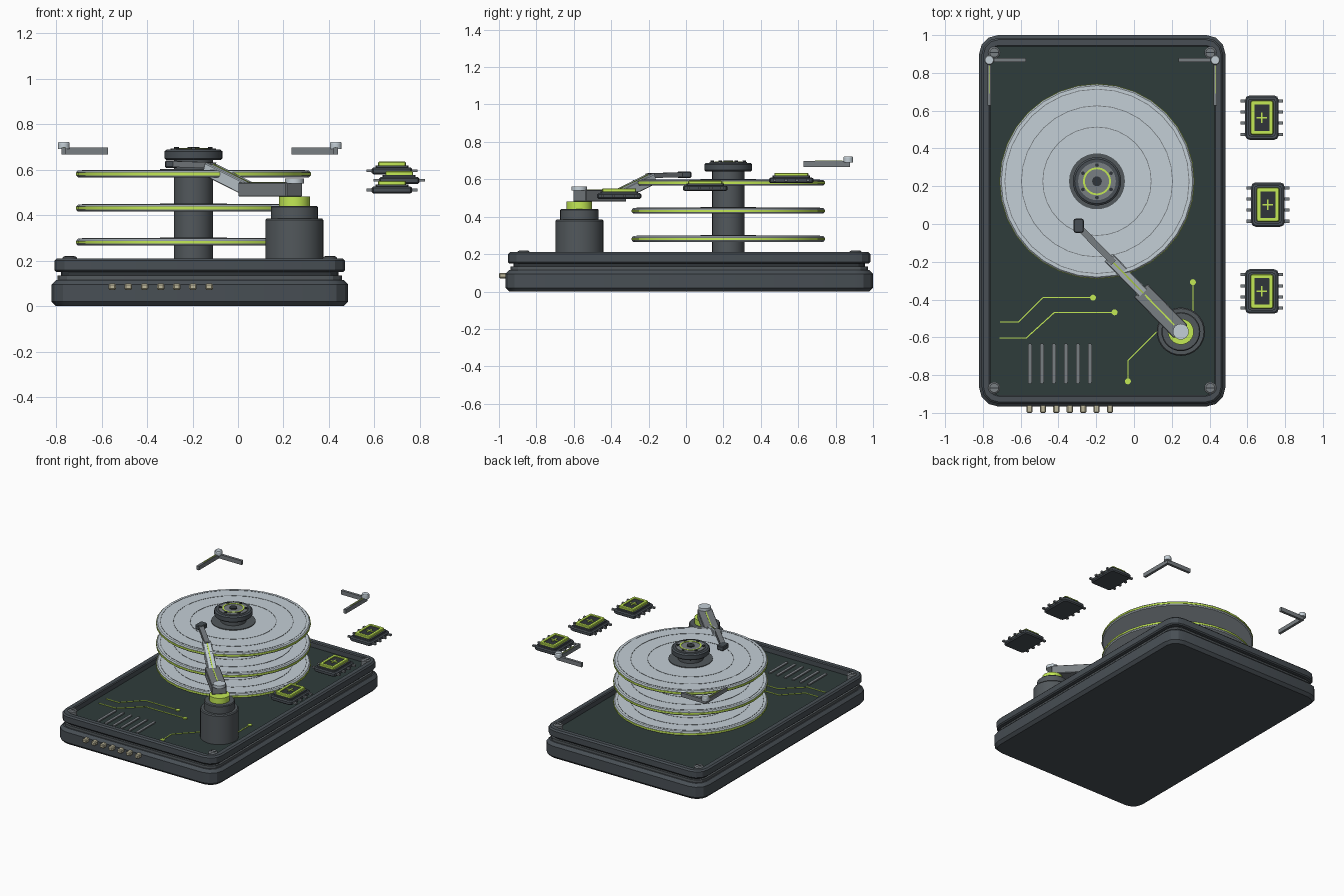
import bpy, bmesh, math
from mathutils import Vector

if "Cube" in bpy.data.objects:
    bpy.data.objects.remove(bpy.data.objects["Cube"])


def mat(name, r, g, b):
    m = bpy.data.materials.new(name)
    m.diffuse_color = (r, g, b, 1)
    m.use_nodes = True
    m.node_tree.nodes["Principled BSDF"].inputs["Base Color"].default_value = m.diffuse_color
    return m


DARK = mat("dark_slate", .065, .078, .09)
BLACK = mat("near_black", .03, .036, .041)
PANEL = mat("panel_green_black", .028, .045, .044)
GREY = mat("mid_grey", .085, .098, .107)
STEEL = mat("steel", .19, .21, .225)
SILVER = mat("silver", .55, .62, .67)
GREEN = mat("lime", .55, .82, .09)
BRASS = mat("brass", .52, .48, .33)


def finish(name, bm, m):
    bmesh.ops.recalc_face_normals(bm, faces=bm.faces[:])
    me = bpy.data.meshes.new(name)
    bm.to_mesh(me)
    bm.free()
    ob = bpy.data.objects.new(name, me)
    me.materials.append(m)
    bpy.context.collection.objects.link(ob)
    bpy.ops.object.select_all(action='DESELECT')
    bpy.context.view_layer.objects.active = ob
    ob.select_set(True)
    bpy.ops.object.shade_smooth_by_angle(angle=math.radians(25))
    return ob


def skin(bm, rings, closed=False):
    # Bridge successive rings; cap both ends unless the rings close on themselves
    vs = [[bm.verts.new(p) for p in r] for r in rings]
    n = len(vs[0])
    for a, b in zip(vs, vs[1:] + ([vs[0]] if closed else [])):
        for i in range(n):
            bm.faces.new((a[i], a[(i + 1) % n], b[(i + 1) % n], b[i]))
    if not closed:
        bm.faces.new(vs[0])
        bm.faces.new(vs[-1])


def slab(name, c, size, rad, steps, m, seg=4, closed=False):
    # Rounded rectangle lofted through (inset, z) steps
    def ring(inset, z):
        r = max(rad - inset, .002)
        hx, hy = size[0] / 2 - inset - r, size[1] / 2 - inset - r
        pts = []
        for k, (sx, sy) in enumerate(((1, 1), (-1, 1), (-1, -1), (1, -1))):
            for j in range(seg + 1):
                a = (k + j / seg) * math.pi / 2
                pts.append((c[0] + sx * hx + r * math.cos(a), c[1] + sy * hy + r * math.sin(a), z))
        return pts
    bm = bmesh.new()
    skin(bm, [ring(*s) for s in steps], closed)
    return finish(name, bm, m)


def lathe(name, c, prof, m, n=32, closed=False):
    # Turned part from an (r, z) profile
    bm = bmesh.new()
    skin(bm, [[(c[0] + r * math.cos(2 * math.pi * i / n), c[1] + r * math.sin(2 * math.pi * i / n), z)
               for i in range(n)] for r, z in prof], closed)
    return finish(name, bm, m)


def hoop(name, c, r0, r1, z0, z1, m, n=32):
    return lathe(name, c, [(r0, z0), (r1, z0), (r1, z1), (r0, z1)], m, n, True)


def bar(name, a, b, w, h, m, bevel=0):
    # Box beam between two points, width w across, height h
    a, b = Vector(a), Vector(b)
    d = (b - a).normalized()
    side = d.cross(Vector((0, 0, 1))).normalized()
    up = side.cross(d)
    bm = bmesh.new()
    skin(bm, [[p + side * s * w / 2 + up * t * h / 2 for s, t in ((-1, -1), (1, -1), (1, 1), (-1, 1))] for p in (a, b)])
    if bevel:
        bmesh.ops.bevel(bm, geom=bm.edges[:], offset=bevel, segments=1, affect='EDGES')
    return finish(name, bm, m)


# Enclosure: lower tray, seal, seam, upper rim around a sunken panel
CX, CY = -.168, .017
C = (CX, CY)
F = .17  # panel floor height
slab("lower_tray", C, (1.304, 1.966), .10, [(.02, 0), (0, .02), (0, .095), (.02, .115)], DARK, 3)
slab("seal", C, (1.25, 1.91), .08, [(0, .113), (0, .134)], GREY, 3)
slab("seam", C, (1.22, 1.88), .07, [(0, .13), (0, .155)], BLACK, 3)
slab("upper_rim", C, (1.278, 1.938), .09,
     [(.008, .15), (0, .158), (0, .2), (.01, .21), (.04, .21), (.046, .204), (.046, .15)], DARK, 3, True)
slab("panel", C, (1.20, 1.86), .04, [(0, .15), (0, F)], PANEL)

# Corner screw posts with slots
for sx in (-1, 1):
    for y in (.907, -.868):
        x = CX + sx * .572
        lathe("screw", (x, y), [(.032, F - .01), (.032, .213), (.024, .219)], STEEL, 16)
        bar("screw_slot", (x - .022, y, .218), (x + .022, y, .218), .006, .005, BLACK)

# Circuit traces with end pads
Z = F + .001
traces = [[(-.71, -.518), (-.61, -.518), (-.483, -.39), (-.217, -.39)],
          [(-.712, -.603), (-.57, -.603), (-.421, -.468), (-.103, -.468)],
          [(.312, -.46), (.312, -.308)],
          [(.13, -.56), (-.032, -.723), (-.032, -.833)]]
for t in traces:
    for p, q in zip(t, t[1:]):
        bar("trace", (*p, Z), (*q, Z), .006, .006, GREEN)
    lathe("trace_pad", t[-1], [(.016, F - .005), (.016, F + .006)], GREEN, 12)

# Vent bars
for i in range(6):
    slab("vent_bar", (-.551 + i * .0635, -.739), (.02, .215), .0099, [(0, F - .005), (0, F + .008)], STEEL, 3)

# Front connector pins
for i in range(7):
    x = -.553 + i * .071
    bar("connector_pin", (x, -.93, .085), (x, -1, .085), .033, .029, BRASS, .006)

# Spindle, clamp cap and bolts
S = (-.196, .226)
lathe("spindle", S, [(.086, F - .01), (.086, .645)], GREY)
lathe("clamp_cap", S, [(.12, .642), (.128, .65), (.128, .68), (.118, .688)], DARK)
lathe("clamp_face", S, [(.1, .685), (.1, .693)], STEEL)
hoop("clamp_ring", S, .064, .074, .69, .696, GREEN)
lathe("clamp_hub", S, [(.026, .69), (.026, .7)], BLACK, 16)
for i in range(6):
    a = i * math.pi / 3 + math.pi / 6
    lathe("clamp_bolt", (S[0] + .086 * math.cos(a), S[1] + .086 * math.sin(a)), [(.01, .69), (.01, .7)], BLACK, 8)

# Platter stack
for z in (.266, .416, .566):
    lathe("platter", S, [(.08, z), (.508, z), (.514, z + .006), (.514, z + .024), (.507, z + .031), (.08, z + .031)],
          SILVER, 32, True)
    hoop("platter_edge_band", S, .5, .517, z + .009, z + .021, GREEN)
    hoop("platter_collar", S, .08, .148, z + .03, z + .036, GREY)
    for r in (.287, .40, .488):
        hoop("platter_groove", S, r - .002, r + .002, z + .028, z + .0325, STEEL)

# Arm pivot
P = (.248, -.57)
lathe("pivot_base", P, [(.128, F - .01), (.128, .378), (.122, .385)], GREY)
lathe("pivot_step", P, [(.103, .38), (.103, .436), (.098, .441)], GREY)
lathe("pivot_collar", P, [(.068, .44), (.068, .482)], GREEN)

# Reading arm, s measured along the arm from the pivot
D = Vector((-.542, .556, 0)).normalized()


def on(s, z):
    return Vector((*P, z)) + D * s


bar("arm_block", on(0, .512), on(.305, .512), .1, .062, STEEL, .004)
lathe("arm_pivot_cap", P, [(.042, .54), (.042, .562)], SILVER, 24)
bar("arm_slope", on(.27, .508), on(.545, .605), .058, .056, SILVER, .004)
bar("arm_tip", on(.51, .619), on(.77, .625), .034, .026, STEEL)
bar("arm_stripe_flat", on(.05, .543), on(.272, .543), .008, .004, GREEN)
bar("arm_stripe_slope", on(.285, .543), on(.53, .63), .008, .004, GREEN)
slab("read_head", (-.293, -.009), (.055, .075), .012, [(.005, .608), (0, .613), (0, .636), (.005, .641)], DARK, 2)

# Floating corner brackets
for s in (-1, 1):
    x, y = CX + s * .598, .868
    bar("bracket_side_arm", (x + s * .008, y, .682), (x - s * .194, y, .682), .019, .03, STEEL)
    bar("bracket_rear_arm", (x, y + .008, .682), (x, .627, .682), .019, .03, STEEL)
    bar("bracket_stripe", (x, y - .03, .698), (x, .69, .698), .004, .004, GREEN)
    lathe("bracket_knob", (x, y), [(.026, .69), (.026, .716), (.022, .722)], SILVER, 16)

# Floating chips
for x, y, z in ((.677, -.357, .495), (.709, .103, .537), (.677, .563, .579)):
    c = (x, y)
    slab("chip_body", c, (.178, .236), .025, [(.008, z), (0, z + .007), (0, z + .024), (.008, z + .031)], DARK, 2)
    slab("chip_step", c, (.145, .2), .015, [(0, z + .03), (0, z + .04)], DARK, 2)
    slab("chip_frame", c, (.122, .182), .012,
         [(0, z + .038), (0, z + .052), (.004, z + .056), (.021, z + .056), (.021, z + .038)], GREEN, 2, True)
    slab("chip_core", c, (.09, .15), .006, [(0, z + .035), (0, z + .05)], BLACK, 2)
    bar("chip_mark", (x - .028, y, z + .051), (x + .028, y, z + .051), .008, .006, GREEN)
    bar("chip_mark", (x, y - .028, z + .051), (x, y + .028, z + .051), .008, .006, GREEN)
    for s in (-1, 1):
        for k in range(4):
            py = y + (k - 1.5) * .059
            bar("chip_pin", (x + s * .08, py, z + .016), (x + s * .113, py, z + .016), .016, .012, STEEL)
